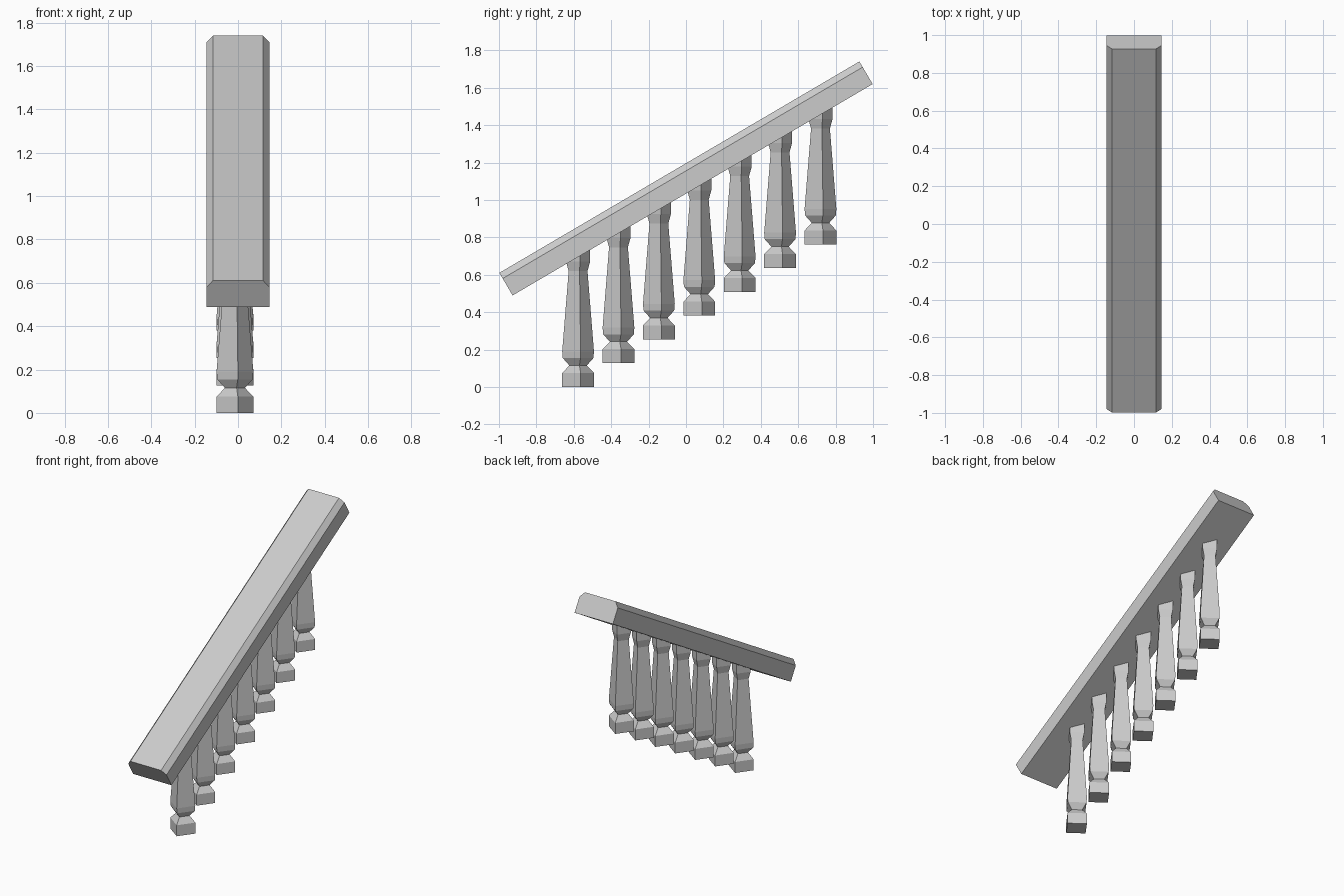
import bpy
import bmesh
from math import radians, sin, cos, atan2, hypot
from mathutils import Vector, Matrix

cube = bpy.data.objects.get("Cube")
if cube:
    bpy.data.objects.remove(cube, do_unlink=True)

grey = bpy.data.materials.new("plain_grey")
grey.use_nodes = True
COLOR = (0.6, 0.6, 0.6, 1)
grey.diffuse_color = COLOR
grey.node_tree.nodes["Principled BSDF"].inputs["Base Color"].default_value = COLOR


def loft(name, rings):
    """Join rings of points with quads and close both ends."""
    bm = bmesh.new()
    loops = [[bm.verts.new(p) for p in ring] for ring in rings]
    n = len(loops[0])
    for low, high in zip(loops, loops[1:]):
        for i in range(n):
            j = (i + 1) % n
            bm.faces.new((low[i], low[j], high[j], high[i]))
    bm.faces.new(loops[0][::-1])
    bm.faces.new(loops[-1])
    bmesh.ops.recalc_face_normals(bm, faces=bm.faces)
    mesh = bpy.data.meshes.new(name)
    bm.to_mesh(mesh)
    bm.free()
    mesh.materials.append(grey)
    obj = bpy.data.objects.new(name, mesh)
    bpy.context.collection.objects.link(obj)
    return obj


# Sloping handrail with chamfered upper edges
RUN, RISE = 1.925, 1.13
HALF_LENGTH = hypot(RUN, RISE) / 2
section = [(-0.145, -0.07), (0.145, -0.07), (0.145, 0.035),
           (0.116, 0.07), (-0.116, 0.07), (-0.145, 0.035)]
rail = loft("handrail", [[Vector((x, y, z)) for x, z in section]
                         for y in (-HALF_LENGTH, HALF_LENGTH)])
rail.data.transform(Matrix.Translation((0, 0, 1.115))
                    @ Matrix.Rotation(atan2(RISE, RUN), 4, "X"))

# Four-sided turned balusters: (radius, height) profile, top sunk in the rail
profile = [(0.086, 0), (0.086, 0.075), (0.047, 0.115), (0.083, 0.155),
           (0.086, 0.19), (0.051, 0.62), (0.065, 0.67), (0.065, 0.78)]
corners = [radians(9 + 90 * k) for k in range(4)]
first = loft("baluster_1", [[Vector((r * cos(a), r * sin(a), z)) for a in corners]
                            for r, z in profile])
for i in range(7):
    obj = first
    if i:
        obj = bpy.data.objects.new(f"baluster_{i + 1}", first.data)
        bpy.context.collection.objects.link(obj)
    obj.location = (-0.014, -0.577 + 0.216 * i, 0.127 * i)
